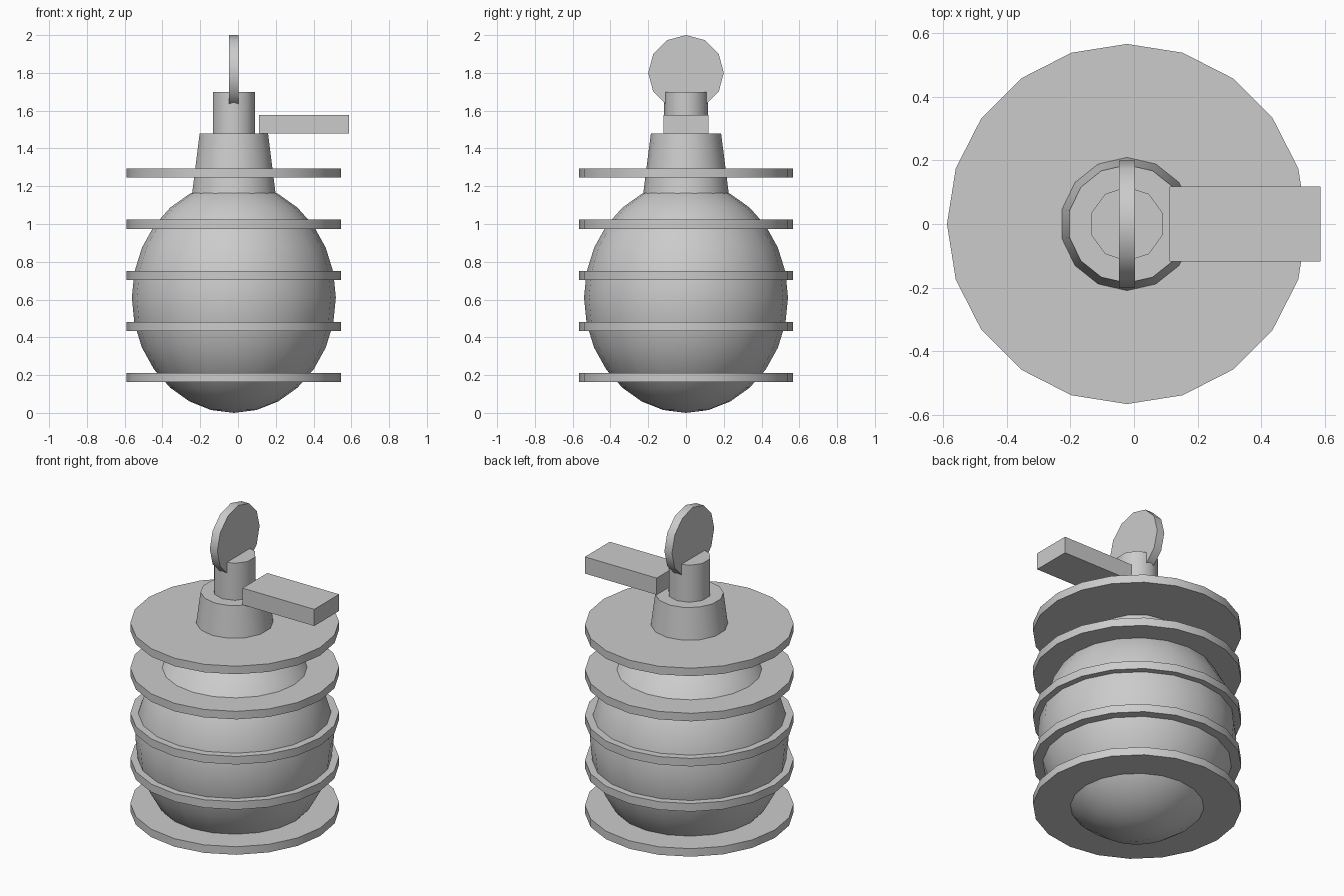
import bpy
from math import radians, pi

cube = bpy.data.objects.get("Cube")
if cube:
    bpy.data.objects.remove(cube, do_unlink=True)

grey = bpy.data.materials.new("plain grey")
grey.use_nodes = True
colour = (0.6, 0.6, 0.6, 1)
grey.diffuse_color = colour
grey.node_tree.nodes["Principled BSDF"].inputs["Base Color"].default_value = colour

AXIS_X = -0.022  # vertical axis shared by everything but the lever


def finish(name, smooth=True):
    obj = bpy.context.object
    obj.name = name
    obj.data.materials.append(grey)
    if smooth:
        bpy.ops.object.shade_smooth_by_angle(angle=radians(40))
    return obj


def drum(name, sides, z_low, z_high, r_low, r_high):
    bpy.ops.mesh.primitive_cone_add(
        vertices=sides, radius1=r_low, radius2=r_high, depth=z_high - z_low,
        location=(AXIS_X, 0, (z_low + z_high) / 2))
    return finish(name)


# Egg-shaped body
bpy.ops.mesh.primitive_uv_sphere_add(
    segments=20, ring_count=14, radius=1, location=(AXIS_X, 0, 0.61))
bpy.context.object.scale = (0.54, 0.54, 0.61)
finish("body")

# Evenly spaced flat bands
for i in range(5):
    z = 0.187 + 0.2705 * i
    drum(f"band_{i + 1}", 20, z - 0.024, z + 0.024, 0.567, 0.567)

# Tapered neck and stem
drum("neck", 14, 1.15, 1.478, 0.228, 0.186)
drum("stem", 10, 1.45, 1.70, 0.117, 0.117)

# Upright pull disc, set into the stem
bpy.ops.mesh.primitive_cylinder_add(
    vertices=12, radius=0.2, depth=0.05,
    location=(AXIS_X, 0, 1.8), rotation=(0, pi / 2, 0))
finish("pull_disc")

# Lever on the left side
bpy.ops.mesh.primitive_cube_add(size=1, location=(0.35, 0, 1.528))
bpy.context.object.scale = (0.476, 0.236, 0.1)
finish("lever", smooth=False)
